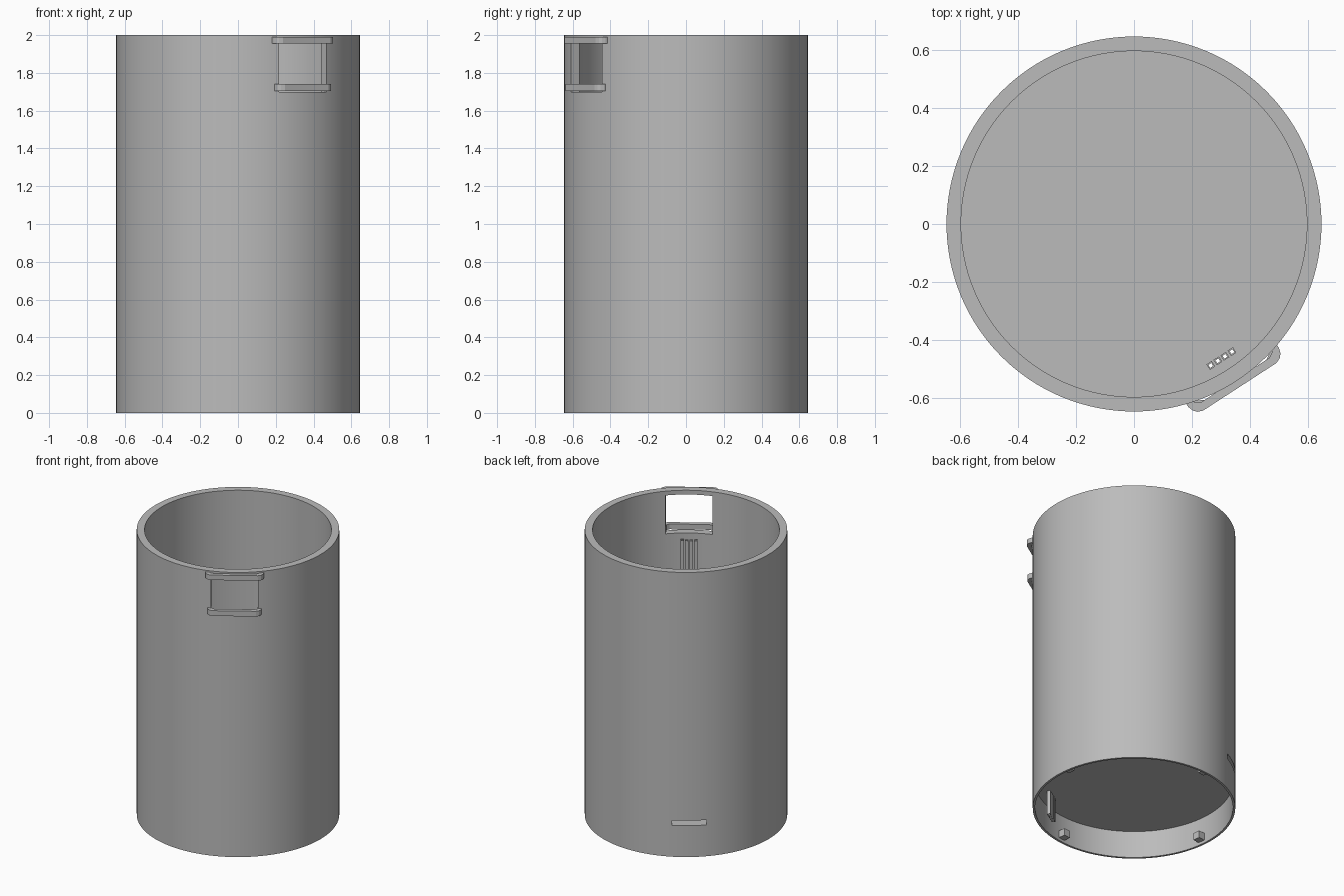
import bpy, bmesh, math
from mathutils import Matrix

if "Cube" in bpy.data.objects:
    bpy.data.objects.remove(bpy.data.objects["Cube"], do_unlink=True)

HEIGHT, OUTER, INNER = 2.0, 0.645, 0.595
FLOOR_LOW, FLOOR_TOP = 0.19, 0.22
FACING = math.radians(-57)  # direction of the window

grey = bpy.data.materials.new("plain grey")
grey.use_nodes = True
grey.diffuse_color = (0.5, 0.5, 0.5, 1)
grey.node_tree.nodes["Principled BSDF"].inputs["Base Color"].default_value = grey.diffuse_color


def finish(name, bm, matrix=Matrix()):
    bmesh.ops.recalc_face_normals(bm, faces=bm.faces)
    mesh = bpy.data.meshes.new(name)
    bm.to_mesh(mesh)
    bm.free()
    mesh.materials.append(grey)
    ob = bpy.data.objects.new(name, mesh)
    ob.matrix_world = matrix
    bpy.context.collection.objects.link(ob)
    return ob


def around(angle, radius=0.0, side=0.0, z=0.0):
    """Local x points outward at the angle, local y runs along the wall."""
    return Matrix.Rotation(angle, 4, "Z") @ Matrix.Translation((radius, side, z))


def lathe(name, profile, steps, closed=False, matrix=Matrix()):
    bm = bmesh.new()
    verts = [bm.verts.new((r, 0, z)) for r, z in profile]
    for a, b in zip(verts, verts[1:] + (verts[:1] if closed else [])):
        if a is not b:
            bm.edges.new((a, b))
    bmesh.ops.spin(bm, geom=bm.verts[:] + bm.edges[:], axis=(0, 0, 1), cent=(0, 0, 0),
                   angle=math.tau, steps=steps)
    bmesh.ops.remove_doubles(bm, verts=bm.verts, dist=0.0001)
    return finish(name, bm, matrix)


def box(name, size, matrix):
    bm = bmesh.new()
    bmesh.ops.create_cube(bm, size=1)
    bmesh.ops.scale(bm, vec=size, verts=bm.verts)
    return finish(name, bm, matrix)


def strap(name, half, low, high):
    # Flat bar with rounded corners and short legs into the wall
    outer = [(0.60, half), (0.63, half), (0.648, half - 0.006),
             (0.66, half - 0.016), (0.668, half - 0.036)]
    inner = [(0.64, half - 0.046), (0.628, half - 0.026), (0.60, half - 0.026)]
    outline = outer + [(r, -t) for r, t in reversed(outer)]
    outline += [(r, -t) for r, t in reversed(inner)] + inner
    bm = bmesh.new()
    face = bm.faces.new([bm.verts.new((r, t, low)) for r, t in outline])
    new = bmesh.ops.extrude_face_region(bm, geom=[face])["geom"]
    bmesh.ops.translate(bm, vec=(0, 0, high - low),
                        verts=[v for v in new if isinstance(v, bmesh.types.BMVert)])
    return finish(name, bm, around(FACING))


# Open cylinder with a raised floor and a thin skirt beneath it
body = lathe("cylinder_body", [
    (0, FLOOR_LOW), (0.63, FLOOR_LOW), (0.63, 0), (OUTER, 0),
    (OUTER, HEIGHT), (INNER, HEIGHT), (INNER, FLOOR_TOP), (0, FLOOR_TOP)], 128)

# Window, rear slot and the floor holes under the tubes
tube_sides = [(i - 1.5) * 0.029 for i in range(4)]
cutters = [
    box("window_cutter", (0.3, 0.3, 0.27), around(FACING, 0.62, 0, 1.835)),
    box("slot_cutter", (0.2, 0.22, 0.035), around(math.radians(127), 0.65, 0, 0.238)),
]
for side in tube_sides:
    cutters.append(box("hole_cutter", (0.012, 0.012, 0.2), around(FACING, 0.552, side, 0.2)))
bpy.context.view_layer.objects.active = body
for cutter in cutters:
    mod = body.modifiers.new("cut", "BOOLEAN")
    mod.operation, mod.solver, mod.object = "DIFFERENCE", "EXACT", cutter
    bpy.ops.object.modifier_apply(modifier=mod.name)
    bpy.data.objects.remove(cutter, do_unlink=True)

# Straps across the window
strap("upper_strap", 0.186, 1.955, 1.99)
strap("lower_strap", 0.173, 1.703, 1.74)

# Four hollow square tubes standing through the floor
root = math.sqrt(2)
for side in tube_sides:
    ring = [(0.006 * root, 0.02), (0.011 * root, 0.02), (0.011 * root, 1.67), (0.006 * root, 1.67)]
    lathe("wire_tube", ring, 4, True,
          around(FACING, 0.552, side) @ Matrix.Rotation(math.pi / 4, 4, "Z"))

# Small blocks inside the skirt
for i in range(4):
    box("skirt_block", (0.05, 0.05, 0.05), around(math.radians(7 + 90 * i), 0.607, 0, 0.045))

# Smooth the round wall, keep edges sharp
bpy.ops.object.select_all(action="DESELECT")
body.select_set(True)
bpy.ops.object.shade_smooth_by_angle(angle=math.radians(30))
